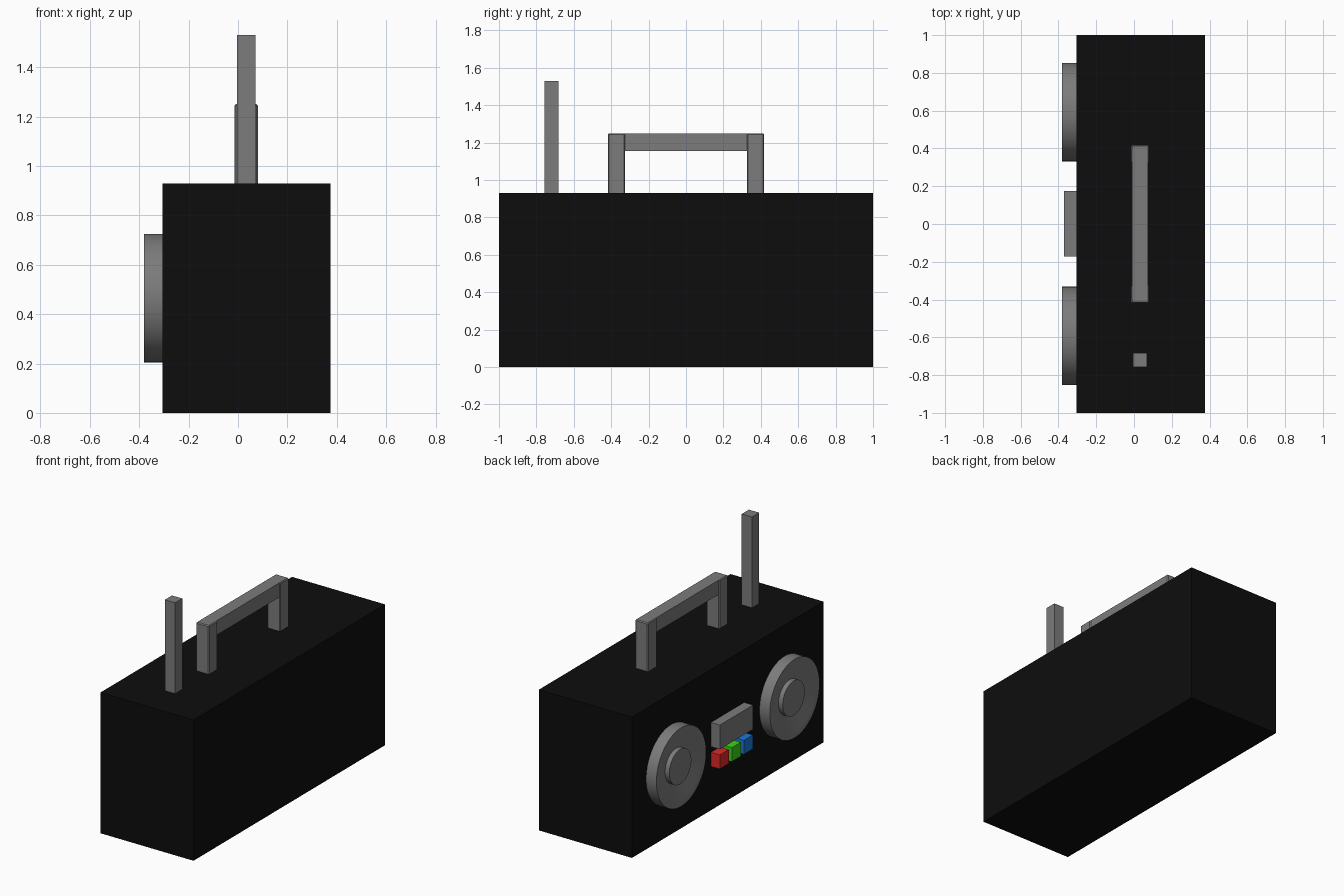
import bpy, bmesh, math
from mathutils import Matrix

cube = bpy.data.objects.get("Cube")
if cube:
    bpy.data.objects.remove(cube, do_unlink=True)


def material(name, rgb):
    m = bpy.data.materials.new(name)
    m.use_nodes = True
    m.diffuse_color = (*rgb, 1)
    m.node_tree.nodes["Principled BSDF"].inputs["Base Color"].default_value = (*rgb, 1)
    return m


black = material("black casing", (0.004, 0.004, 0.004))
grey = material("grey plastic", (0.2, 0.2, 0.2))
red = material("red button", (0.75, 0.02, 0.02))
green = material("green button", (0.04, 0.65, 0.01))
blue = material("blue button", (0.01, 0.19, 0.7))


def finish(name, bm, mat):
    mesh = bpy.data.meshes.new(name)
    bmesh.ops.recalc_face_normals(bm, faces=bm.faces)
    bm.to_mesh(mesh)
    bm.free()
    mesh.materials.append(mat)
    ob = bpy.data.objects.new(name, mesh)
    bpy.context.collection.objects.link(ob)
    return ob


def box(name, x, y, z, mat, bevel=0):
    """Box spanning the given (low, high) ranges."""
    bm = bmesh.new()
    spans = (x, y, z)
    size = Matrix.Diagonal([b - a for a, b in spans] + [1])
    place = Matrix.Translation([(a + b) / 2 for a, b in spans])
    bmesh.ops.create_cube(bm, size=1, matrix=place @ size)
    ob = finish(name, bm, mat)
    if bevel:
        mod = ob.modifiers.new("soft edges", 'BEVEL')
        mod.width = bevel
        mod.segments = 1
    return ob


def lathe(name, profile, y, z, mat, sides=64):
    """Spin (x, radius) points round an axis along x."""
    bm = bmesh.new()
    verts = [bm.verts.new((x, 0, r)) for x, r in profile]
    edges = [bm.edges.new(pair) for pair in zip(verts, verts[1:])]
    bmesh.ops.spin(bm, geom=verts + edges, axis=(1, 0, 0), cent=(0, 0, 0),
                   angle=math.tau, steps=sides)
    bmesh.ops.remove_doubles(bm, verts=bm.verts, dist=0.0001)
    bmesh.ops.translate(bm, verts=bm.verts, vec=(0, y, z))
    ob = finish(name, bm, mat)
    bpy.ops.object.select_all(action='DESELECT')
    ob.select_set(True)
    bpy.context.view_layer.objects.active = ob
    bpy.ops.object.shade_smooth_by_angle(angle=math.radians(25))
    return ob


FACE = -0.305   # plane of the speaker panel
TOP = 0.93      # top of the casing

# Casing
box("casing", (FACE, 0.375), (-1, 1), (0, TOP), black)

# Carrying handle and aerial
for side, s in (("left", 1), ("right", -1)):
    box(side + "_handle_post", (-0.015, 0.08), sorted((s * 0.325, s * 0.418)),
        (TOP - 0.01, 1.25), grey, 0.006)
box("handle_bar", (-0.01, 0.075), (-0.4, 0.4), (1.155, 1.25), grey)
box("aerial", (-0.005, 0.07), (-0.757, -0.682), (TOP - 0.01, 1.53), grey)

# Speakers: raised rim, shallow cone and centre cap
rim = [(FACE, 0), (FACE, 0.26), (-0.38, 0.26), (-0.38, 0.225), (-0.342, 0.12), (-0.342, 0)]
cap = [(-0.335, 0), (-0.335, 0.115), (-0.373, 0.115), (-0.373, 0)]
for side, y in (("left", 0.592), ("right", -0.592)):
    lathe(side + "_speaker", rim, y, 0.465, grey)
    lathe(side + "_speaker_cap", cap, y, 0.465, grey)

# Display and the row of buttons below it
box("display", (-0.37, FACE), (-0.172, 0.175), (0.42, 0.58), grey)
for name, y, mat in (("red", 0.129, red), ("green", 0.003, green), ("blue", -0.123, blue)):
    box(name + "_button", (-0.37, FACE), (y - 0.047, y + 0.047), (0.29, 0.383), mat)
